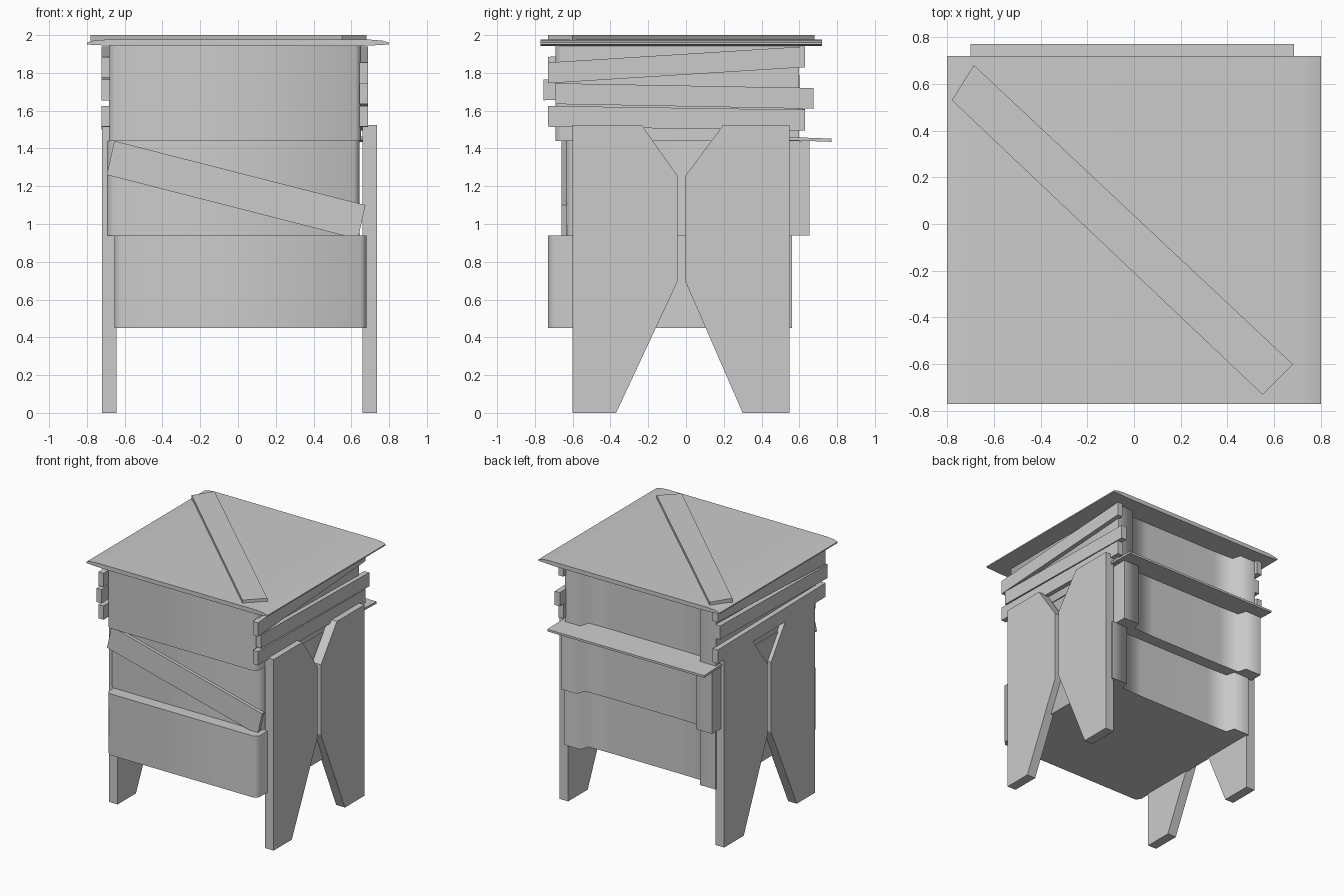
import bpy, bmesh, math
from mathutils import Vector

cube = bpy.data.objects.get("Cube")
if cube:
    bpy.data.objects.remove(cube, do_unlink=True)

grey = bpy.data.materials.new("plain_grey")
grey.use_nodes = True
tone = (0.6, 0.6, 0.6, 1)
grey.diffuse_color = tone
grey.node_tree.nodes["Principled BSDF"].inputs["Base Color"].default_value = tone


def prism(name, outline, offset, smooth=0):
    """Extrude a planar outline of 3D points along an offset vector."""
    bm = bmesh.new()
    face = bm.faces.new([bm.verts.new(p) for p in outline])
    new = bmesh.ops.extrude_face_region(bm, geom=[face])["geom"]
    bmesh.ops.translate(bm, vec=Vector(offset),
                        verts=[v for v in new if isinstance(v, bmesh.types.BMVert)])
    bmesh.ops.recalc_face_normals(bm, faces=bm.faces)
    mesh = bpy.data.meshes.new(name)
    bm.to_mesh(mesh)
    bm.free()
    mesh.materials.append(grey)
    obj = bpy.data.objects.new(name, mesh)
    bpy.context.collection.objects.link(obj)
    if smooth:
        bpy.ops.object.select_all(action='DESELECT')
        obj.select_set(True)
        bpy.context.view_layer.objects.active = obj
        bpy.ops.object.shade_smooth_by_angle(angle=math.radians(smooth))
    return obj


def crate(name, cx, cy, z0, z1):
    """Box with eased front corners and a back panel recessed between posts."""
    hx, hy = 0.667, 0.645
    half = [(hx - 0.03, -hy), (hx, -hy + 0.03), (hx, hy), (hx - 0.14, hy),
            (hx - 0.16, hy - 0.07), (hx - 0.34, hy - 0.075)]
    plan = half + [(-x, y) for x, y in reversed(half)]
    prism(name, [(cx + x, cy + y, z0) for x, y in plan], (0, 0, z1 - z0), 75)


# Three stacked, slightly shifted boxes
crate("lower_box", 0.013, -0.085, 0.45, 0.94)
crate("middle_box", -0.023, 0.01, 0.94, 1.44)
crate("upper_box", -0.015, -0.047, 1.44, 1.95)

# Back shelf
prism("back_shelf", [(-0.7, 0.5, 1.445), (0.685, 0.5, 1.445),
                     (0.685, 0.77, 1.435), (-0.7, 0.77, 1.435)], (0, 0, 0.017))

# Roof slab with sides that curl down to a thin lip
top = [(0.8, 1.96), (0.765, 1.971), (0.7, 1.976)]
section = [(-0.8, 1.95), (-0.66, 1.943), (0.66, 1.943), (0.8, 1.95)]
section += top + [(-x, z) for x, z in reversed(top)]
prism("roof", [(x, -0.77, z) for x, z in section], (0, 1.49, 0), 40)

# Diagonal roof plank
prism("roof_plank", [(-0.685, 0.68, 1.965), (-0.78, 0.53, 1.965),
                     (0.55, -0.73, 1.965), (0.68, -0.6, 1.965)], (0, 0, 0.035))

# Slanted front plank
prism("front_plank", [(-0.655, -0.63, 1.44), (-0.695, -0.63, 1.26),
                      (0.635, -0.63, 0.92), (0.675, -0.63, 1.10)], (0, -0.03, 0))

# Paired leg boards on each side, meeting at the middle
front_leg = [(-0.6, 0), (-0.6, 1.525), (-0.235, 1.525), (-0.045, 1.255),
             (-0.045, 0.695), (-0.37, 0)]
back_leg = [(0.547, 0), (0.547, 1.525), (0.198, 1.525), (-0.003, 1.255),
            (-0.003, 0.695), (0.3, 0)]
for side, x0 in (("left", 0.658), ("right", -0.72)):
    for part, outline in (("front_leg", front_leg), ("back_leg", back_leg)):
        prism(f"{side}_{part}", [(x0, y, z) for y, z in outline], (0.077, 0, 0))

# Crooked side planks: front y, back y, front bottom z, back bottom z
left_planks = [(-0.73, 0.63, 1.745, 1.83), (-0.69, 0.675, 1.635, 1.61),
               (-0.73, 0.63, 1.515, 1.495)]
right_planks = [(-0.73, 0.63, 1.775, 1.83), (-0.755, 0.6, 1.655, 1.68),
                (-0.73, 0.63, 1.515, 1.5)]
for side, x0, planks in (("left", 0.642, left_planks), ("right", -0.722, right_planks)):
    for i, (y0, y1, za, zb) in enumerate(planks):
        prism(f"{side}_plank_{i + 1}",
              [(x0, y0, za), (x0, y1, zb), (x0, y1, zb + 0.11), (x0, y0, za + 0.11)],
              (0.045, 0, 0))
